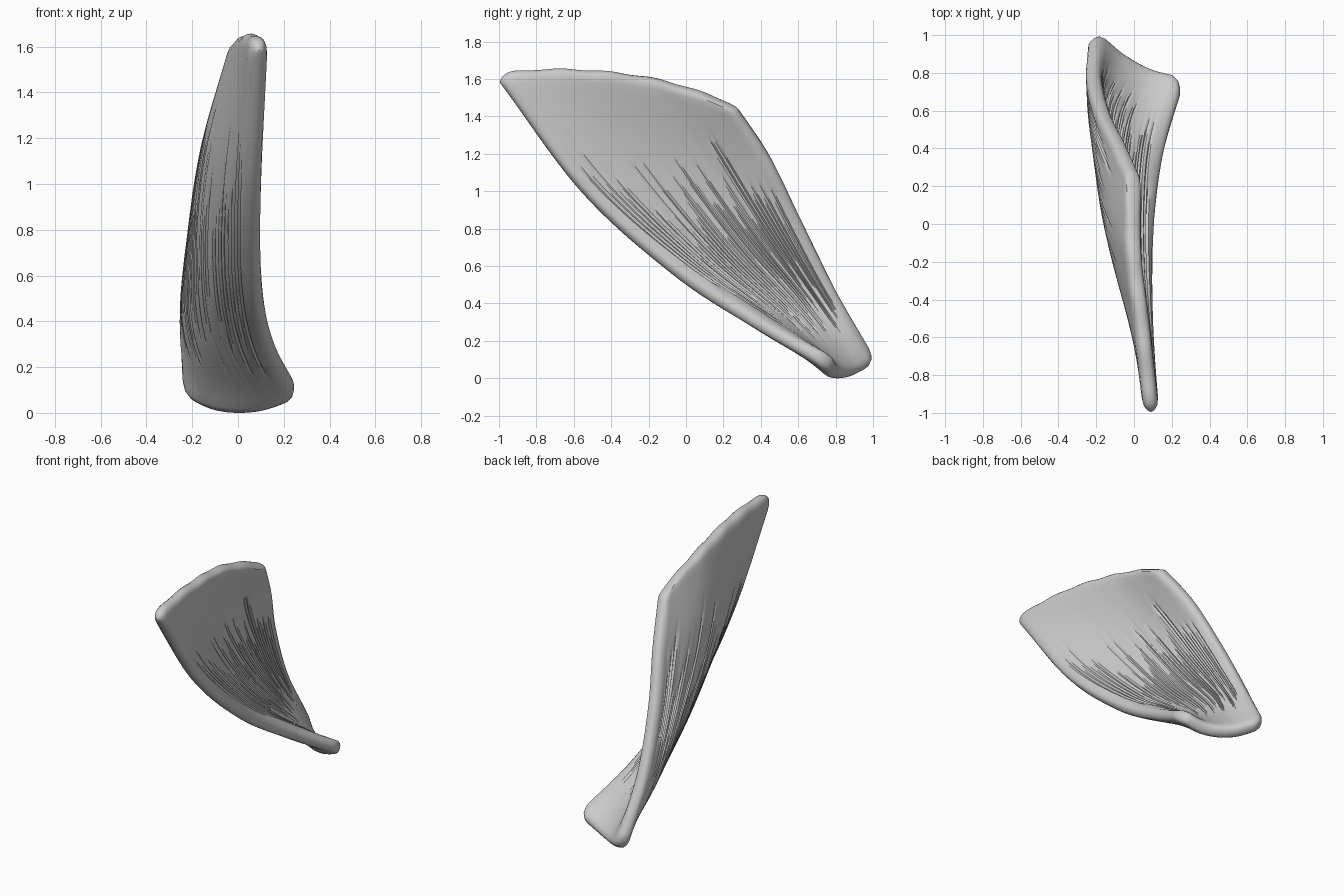
import bpy, bmesh, math, random
from mathutils import Vector

random.seed(4)
cube = bpy.data.objects.get("Cube")
if cube:
    bpy.data.objects.remove(cube, do_unlink=True)

# Guide fibres from the broad upper edge down to the narrow twisted end
FIBRES = [
    [(.09, -.985, 1.61), (.065, -.53, 1.01), (.068, -.05, .58), (.12, .38, .3), (.235, .755, .085)],
    [(.045, -.55, 1.62), (-.07, -.2, 1.1), (-.1, .16, .65), (-.055, .51, .31), (.08, .79, .035)],
    [(.0, -.15, 1.575), (-.12, .1, 1.15), (-.175, .37, .75), (-.185, .65, .38), (-.07, .87, .035)],
    [(0, .24, 1.46), (-.085, .42, 1.18), (-.165, .58, .85), (-.215, .78, .45), (-.205, .98, .085)],
]
HALF = .043       # half thickness of the sheet
COLS, ROWS = 72, 40


def spline(points, u):
    """Smooth curve through the points, continued straight past both ends."""
    pts = [Vector(p) for p in points]
    pts = [2 * pts[0] - pts[1]] + pts + [2 * pts[-1] - pts[-2]]
    x = u * (len(pts) - 3)
    i = min(max(int(math.floor(x)), 0), len(pts) - 4)
    f = x - i
    a, b, c, d = pts[i:i + 4]
    if f < 0:
        return b + (c - a) * f / 2
    if f > 1:
        return c + (d - b) * (f - 1) / 2
    return (2 * b + (c - a) * f + (2 * a - 5 * b + 4 * c - d) * f ** 2
            + (3 * b - a - 3 * c + d) * f ** 3) / 2


def sheet(s, t):
    return spline([spline(f, t) for f in FIBRES], s)


def steps(count):
    """Parameters with four tight rows at either end for the rounded rim."""
    rim = [0, .06, .2, .5, 1]
    inner = [i / count for i in range(1, count)]
    return ([(0, r) for r in rim] + [(u, 2) for u in inner]
            + [(1, r) for r in reversed(rim)])


def place(step, margin):
    u, r = step
    if r > 1:
        return margin + u * (1 - 2 * margin)
    out = -margin + 2 * margin * r
    return out if u == 0 else 1 - out


def dome(r):
    return (1 - (1 - min(r, 1)) ** 2.4) ** .42


def make_grooves():
    """Shallow grooves between columns, each with its own start and end."""
    return [(random.uniform(.1, .45), random.uniform(.6, .92),
             random.choice([.003, .006, .009]) * (i % 2)) for i in range(COLS + 12)]


def groove_depth(groove, t):
    start, end, depth = groove
    if not start < t < end:
        return 0
    return depth * min(1, 2 * math.sin(math.pi * (t - start) / (end - start)))


def build_sheet():
    bm = bmesh.new()
    cols, rows = steps(COLS), steps(ROWS)
    for side in (1, -1):
        grooves = make_grooves()
        grid = []
        for row in rows:
            base_t = place(row, .014)
            width = (sheet(1, base_t) - sheet(0, base_t)).length
            line = []
            for i, col in enumerate(cols):
                s = place(col, HALF * .7 / width)
                # pull the four corners in so that they are rounded
                t = base_t + (1 - 2 * base_t) * .014 * abs(2 * s - 1) ** 12
                p = sheet(s, t)
                normal = (sheet(s + .01, t) - sheet(s - .01, t)).cross(
                    sheet(s, t + .01) - sheet(s, t - .01)).normalized()
                h = HALF * dome(col[1]) * dome(row[1])
                if col[1] > 1 and row[1] > 1:
                    h -= groove_depth(grooves[i], t)
                # slight lumps along the upper rim
                lump = .003 * math.sin(s * 31) * max(0, 1 - t * 8)
                line.append(bm.verts.new(p + normal * h * side + Vector((0, 0, lump))))
            grid.append(line)
        for a, b in zip(grid, grid[1:]):
            for i in range(len(a) - 1):
                quad = [a[i], a[i + 1], b[i + 1], b[i]]
                bm.faces.new(quad if side > 0 else quad[::-1])
    # weld both skins along the rim and rest the part on the ground
    bmesh.ops.remove_doubles(bm, verts=bm.verts, dist=.0004)
    bmesh.ops.recalc_face_normals(bm, faces=bm.faces)
    low = min(v.co.z for v in bm.verts)
    bmesh.ops.translate(bm, verts=bm.verts, vec=(0, 0, -low))
    mesh = bpy.data.meshes.new("fan_muscle")
    bm.to_mesh(mesh)
    bm.free()
    obj = bpy.data.objects.new("fan_muscle", mesh)
    bpy.context.collection.objects.link(obj)
    return obj


# Single plain grey
grey = bpy.data.materials.new("light_grey")
grey.use_nodes = True
grey.diffuse_color = (.6, .6, .6, 1)
grey.node_tree.nodes["Principled BSDF"].inputs["Base Color"].default_value = (.6, .6, .6, 1)

muscle = build_sheet()
muscle.data.materials.append(grey)
bpy.context.view_layer.objects.active = muscle
muscle.select_set(True)
bpy.ops.object.shade_smooth_by_angle(angle=math.radians(35))
